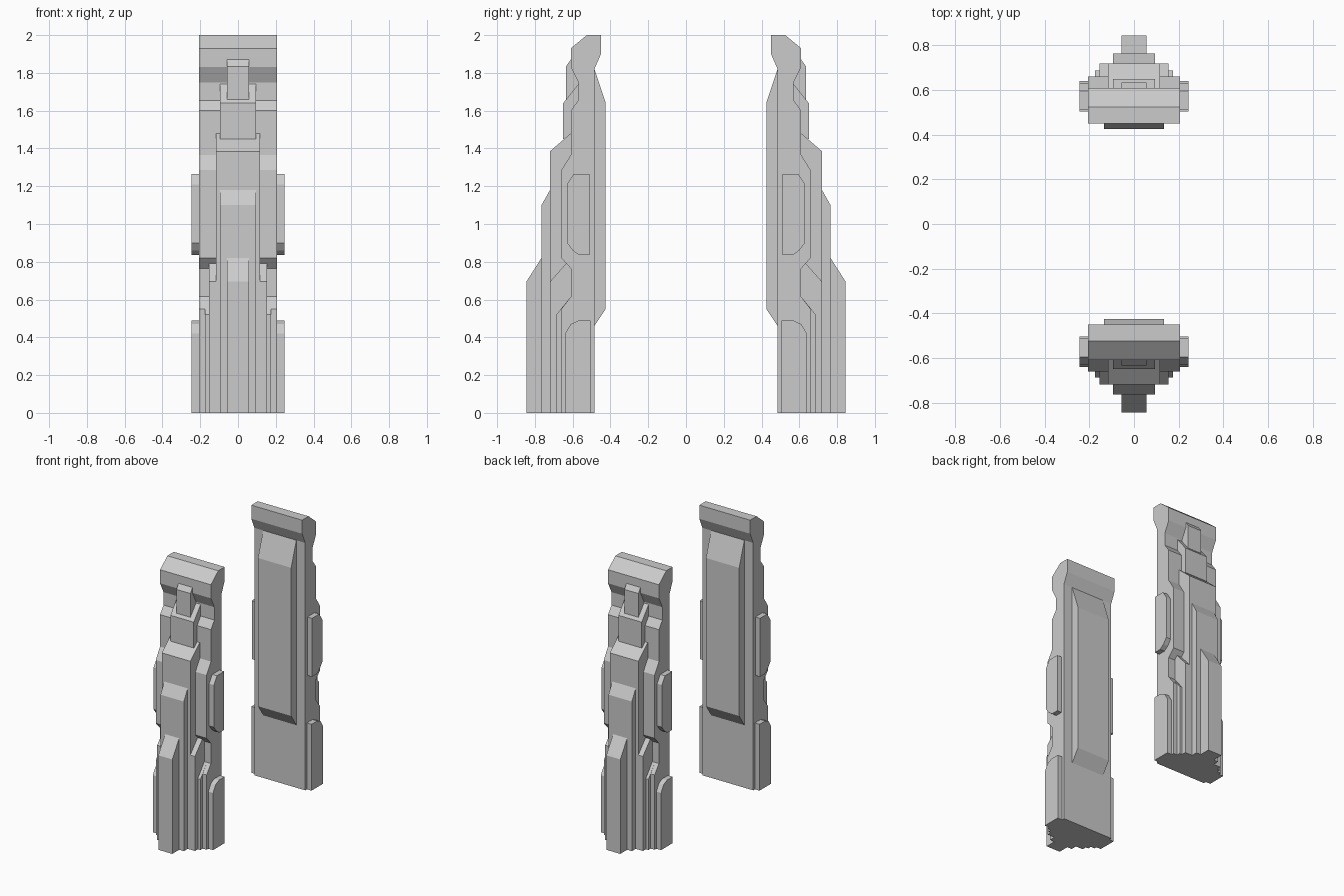
import bpy, bmesh

cube = bpy.data.objects.get("Cube")
if cube:
    bpy.data.objects.remove(cube, do_unlink=True)

stone = bpy.data.materials.new("light_grey_stone")
stone.use_nodes = True
grey = (0.6, 0.6, 0.6, 1)
stone.diffuse_color = grey
stone.node_tree.nodes["Principled BSDF"].inputs["Base Color"].default_value = grey


def prism(name, profile, x0, x1, side):
    """Extrude a (depth, height) profile from x0 to x1; side picks front or rear."""
    bm = bmesh.new()
    face = bm.faces.new([bm.verts.new((x0, side * d, z)) for d, z in profile])
    new = bmesh.ops.extrude_face_region(bm, geom=[face])["geom"]
    verts = [v for v in new if isinstance(v, bmesh.types.BMVert)]
    bmesh.ops.translate(bm, verts=verts, vec=(x1 - x0, 0, 0))
    bmesh.ops.recalc_face_normals(bm, faces=bm.faces)
    mesh = bpy.data.meshes.new(name)
    bm.to_mesh(mesh)
    bm.free()
    mesh.materials.append(stone)
    bpy.context.collection.objects.link(bpy.data.objects.new(name, mesh))


def tier(d0, z_top, d1, z_shoulder, z_bottom):
    """Buttress outline: buried back, sloped top, upright face."""
    return [(0.55, z_bottom), (0.55, z_top), (d0, z_top),
            (d1, z_shoulder), (d1, z_bottom)]


# Main slab with a flared head and stepped outer face
body = [(0.485, 0), (0.485, 1.82), (0.45, 1.9), (0.45, 2), (0.525, 2),
        (0.61, 1.93), (0.61, 1.83), (0.57, 1.75), (0.57, 1.655), (0.61, 1.6),
        (0.61, 1.365), (0.66, 1.285), (0.66, 0.82), (0.61, 0.765),
        (0.61, 0.615), (0.66, 0.55), (0.66, 0)]

# Raised panel on the inner face
panel = [(0.5, 1.82), (0.485, 1.82), (0.425, 1.64), (0.425, 0.55),
         (0.485, 0.46), (0.5, 0.46)]

# Plates on both narrow sides
upper_plate = [(0.51, 0.835), (0.51, 1.265), (0.595, 1.265), (0.63, 1.21),
               (0.63, 0.9), (0.6, 0.86), (0.565, 0.835)]
lower_plate = [(0.505, 0), (0.505, 0.488), (0.57, 0.488), (0.61, 0.47),
               (0.64, 0.42), (0.64, 0)]

# Centred parts: name, profile, half width
parts = [
    ("body", body, 0.207),
    ("inner_panel", panel, 0.135),
    ("crown_block", tier(0.61, 1.87, 0.635, 1.835, 1.66), 0.057),
    ("upper_buttress", tier(0.57, 1.74, 0.65, 1.64, 1.45), 0.095),
    ("middle_buttress", tier(0.61, 1.48, 0.72, 1.385, 0.695), 0.116),
    ("long_buttress", tier(0.72, 1.18, 0.765, 1.1, 0), 0.095),
    ("foot_buttress", tier(0.765, 0.82, 0.845, 0.695, 0), 0.057),
    ("base_rib", tier(0.635, 0.79, 0.72, 0.695, 0), 0.154),
    ("outer_base_rib", tier(0.61, 0.615, 0.687, 0.52, 0), 0.175),
]

# Two pillars facing away from each other
for pillar, side in (("front", -1), ("rear", 1)):
    for name, profile, half in parts:
        prism(f"{pillar}_{name}", profile, -half, half, side)
    for hand, s in (("left", 1), ("right", -1)):
        for name, profile in (("upper", upper_plate), ("lower", lower_plate)):
            prism(f"{pillar}_{hand}_{name}_plate", profile, s * 0.19, s * 0.245, side)
